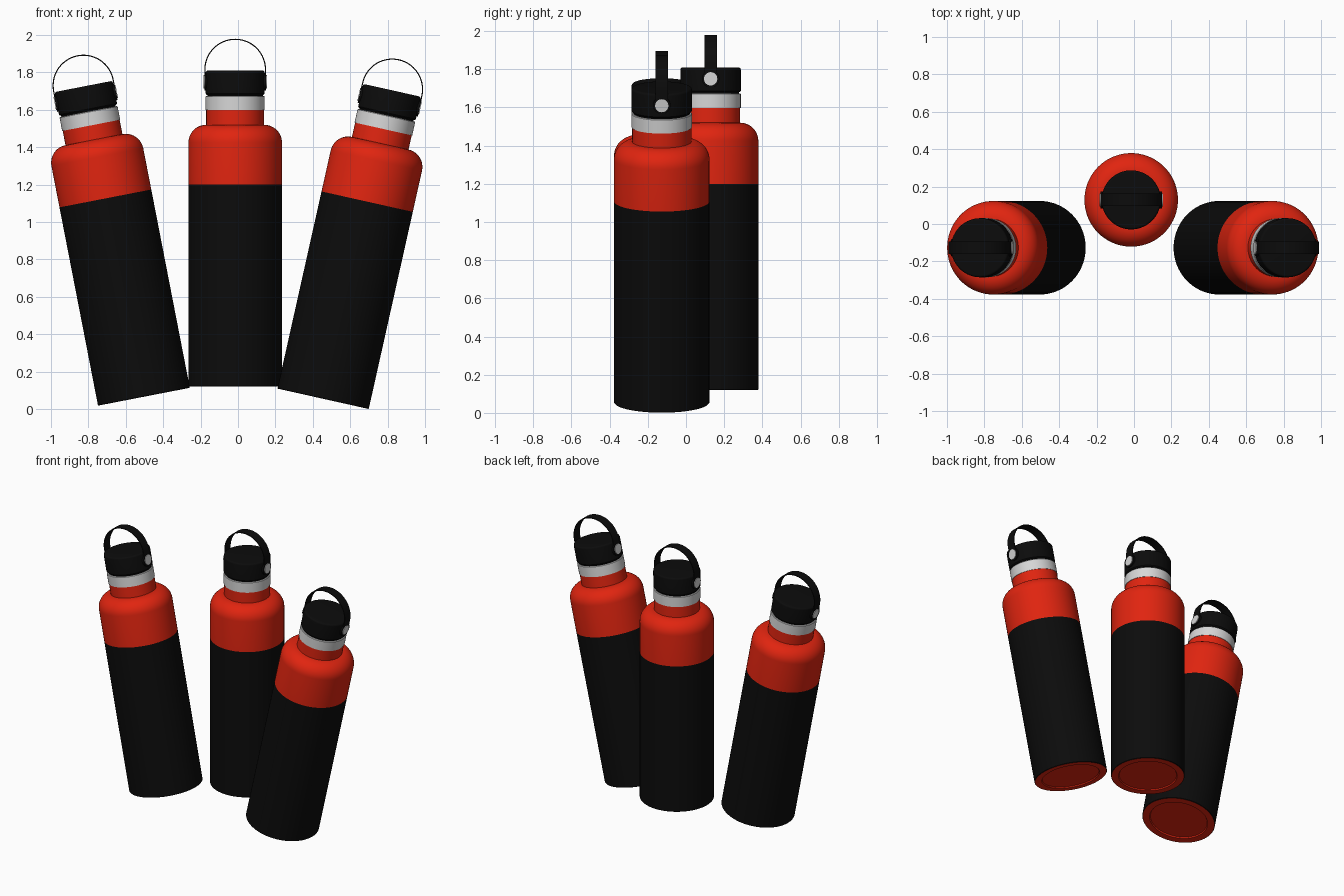
import bpy, bmesh, math
from mathutils import Matrix, Vector

if "Cube" in bpy.data.objects:
    bpy.data.objects.remove(bpy.data.objects["Cube"])


def material(name, rgb):
    m = bpy.data.materials.new(name)
    m.diffuse_color = (*rgb, 1)
    m.use_nodes = True
    m.node_tree.nodes["Principled BSDF"].inputs["Base Color"].default_value = m.diffuse_color
    return m


RED = material("red paint", (0.75, 0.018, 0.005))
BLACK = material("black", (0.0035, 0.0035, 0.0035))
SILVER = material("light metal", (0.68, 0.68, 0.68))


def finish(bm, mats):
    """Turn a bmesh into a mesh with smooth shading and sharp edges."""
    bmesh.ops.remove_doubles(bm, verts=bm.verts, dist=1e-5)
    bmesh.ops.recalc_face_normals(bm, faces=bm.faces)
    me = bpy.data.meshes.new("part")
    bm.to_mesh(me)
    bm.free()
    for m in mats:
        me.materials.append(m)
    ob = bpy.data.objects.new("temp", me)
    bpy.context.collection.objects.link(ob)
    bpy.ops.object.select_all(action='DESELECT')
    ob.select_set(True)
    bpy.context.view_layer.objects.active = ob
    bpy.ops.object.shade_smooth_by_angle(angle=math.radians(32))
    bpy.data.objects.remove(ob)
    return me


def lathe(profile, mats, rule=None, steps=72):
    bm = bmesh.new()
    vs = [bm.verts.new((r, 0, z)) for r, z in profile]
    es = [bm.edges.new(p) for p in zip(vs, vs[1:])]
    bmesh.ops.spin(bm, geom=vs + es, cent=(0, 0, 0), axis=(0, 0, 1),
                   angle=math.tau, steps=steps, use_duplicate=False)
    if rule:
        for f in bm.faces:
            f.material_index = rule(f.calc_center_median())
    return finish(bm, mats)


def corner(cr, cz, rad, n=8):
    """Quarter round from the side up to the top."""
    return [(cr + rad * math.cos(i / n * math.pi / 2),
             cz + rad * math.sin(i / n * math.pi / 2)) for i in range(n + 1)]


# Bottle: red base and shoulder, black lower sleeve, red neck
body = lathe([(0, 0.008), (0.195, 0.008), (0.2, 0), (0.247, 0), (0.25, 0.003),
              (0.25, 1.08)] + corner(0.155, 1.305, 0.095, 12) +
             [(0.155, 1.40), (0.155, 1.482), (0.0, 1.482)],
             [RED, BLACK],
             lambda c: 1 if c.z < 1.08 and math.hypot(c.x, c.y) > 0.248 else 0)

# Metal collar and the thin thread gap above it
collar = lathe([(0, 1.478), (0.158, 1.478), (0.158, 1.55), (0.155, 1.553), (0, 1.553)], [SILVER])
thread = lathe([(0, 1.55), (0.148, 1.55), (0.148, 1.57), (0, 1.57)], [BLACK])

# Screw cap
cap = lathe([(0, 1.56), (0.152, 1.56), (0.158, 1.567)] +
            corner(0.146, 1.678, 0.012, 5) + [(0, 1.69)], [BLACK])


def carry_loop():
    """Flat strap bent into an arch, ending in round tabs at the pivots."""
    bm = bmesh.new()
    R, zc, zp, w, t, n = 0.165, 1.695, 1.63, 0.033, 0.006, 40
    dirs = [(-1, 0, zp)] + [(-math.cos(math.pi * i / n), math.sin(math.pi * i / n), zc)
                            for i in range(n + 1)] + [(1, 0, zp)]
    rings = []
    for c, s, z in dirs:
        rings.append([bm.verts.new((c * r, y, z + s * r))
                      for r, y in ((R, -w), (R, w), (R - t, w), (R - t, -w))])
    for a, b in zip(rings, rings[1:]):
        for k in range(4):
            bm.faces.new((a[k], a[(k + 1) % 4], b[(k + 1) % 4], b[k]))
    bm.faces.new(rings[0])
    bm.faces.new(rings[-1])
    for sx in (-1, 1):
        disc(bm, sx, 0.046, 0.15, 0.1645)
    return finish(bm, [BLACK])


def disc(bm, sx, rad, x0, x1):
    """Short cylinder lying along x at the pivot height."""
    m = Matrix.Translation((sx * (x0 + x1) / 2, 0, 1.63)) @ Matrix.Rotation(math.pi / 2, 4, 'Y')
    bmesh.ops.create_cone(bm, cap_ends=True, segments=32, radius1=rad,
                          radius2=rad, depth=x1 - x0, matrix=m)


loop = carry_loop()

# Pivot pins on both sides
bm = bmesh.new()
for sx in (-1, 1):
    disc(bm, sx, 0.035, 0.15, 0.169)
pins = finish(bm, [SILVER])

parts = {"bottle_body": body, "collar": collar, "cap_thread": thread,
         "cap": cap, "carry_loop": loop, "pivot_pins": pins}

# Three bottles: upright centre, two leaning outwards
for label, pos, lean in (("centre", (-0.015, 0.129, 0.12), 0),
                         ("left", (-0.503, -0.127, 0.066), -11.0),
                         ("right", (0.455, -0.127, 0.055), 12.6)):
    M = Matrix.Translation(Vector(pos)) @ Matrix.Rotation(math.radians(lean), 4, 'Y')
    for name, me in parts.items():
        me.name = name
        ob = bpy.data.objects.new(f"{label}_{name}", me)
        ob.matrix_world = M
        bpy.context.collection.objects.link(ob)
